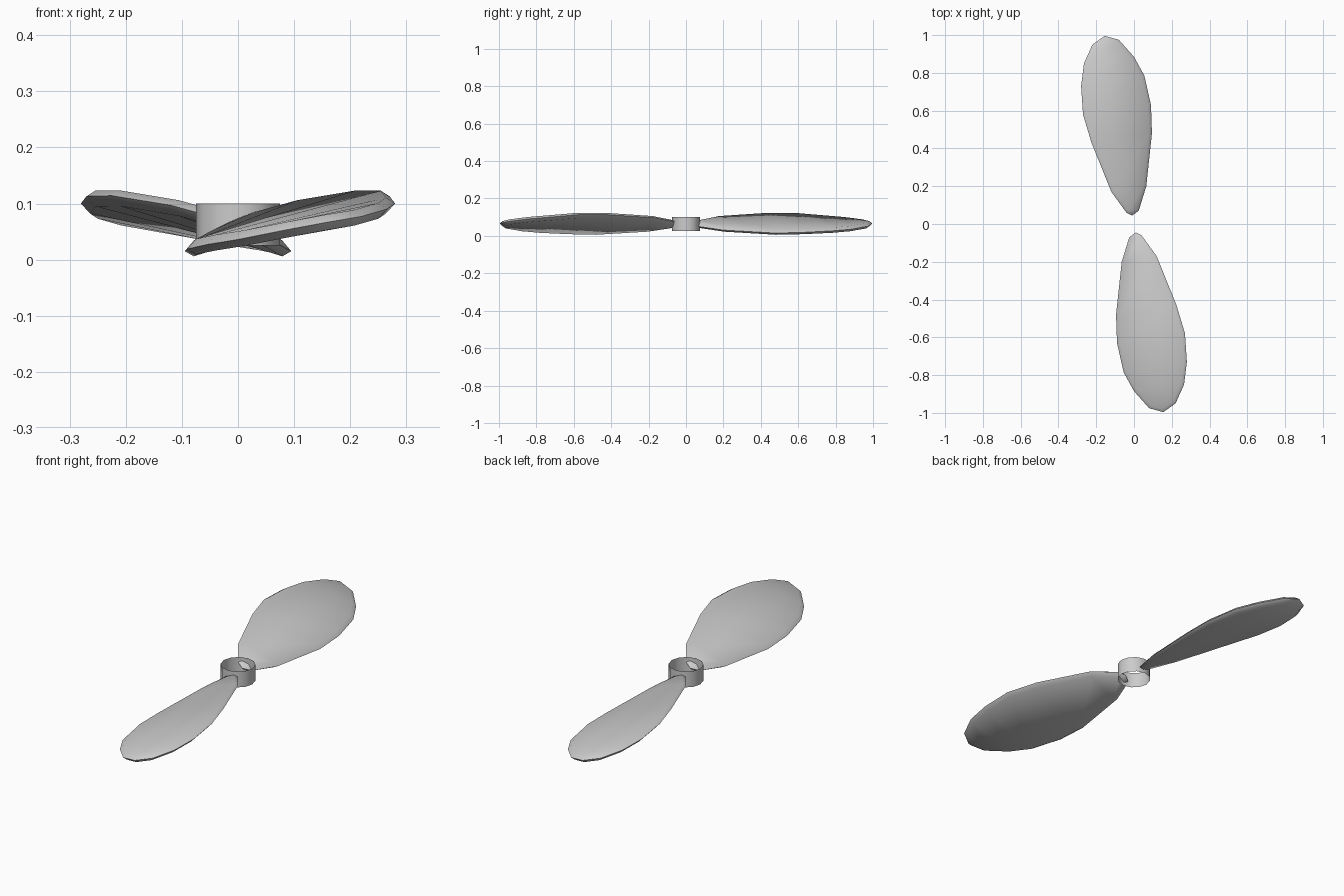
import bpy
import bmesh
import math
from mathutils import Vector

cube = bpy.data.objects.get("Cube")
if cube:
    bpy.data.objects.remove(cube, do_unlink=True)

grey = bpy.data.materials.new("plain grey")
grey.use_nodes = True
colour = (0.6, 0.6, 0.6, 1)
grey.diffuse_color = colour
grey.node_tree.nodes["Principled BSDF"].inputs["Base Color"].default_value = colour


def finish(bm, name, angle):
    """Turn a bmesh into a named, smoothly shaded object."""
    mesh = bpy.data.meshes.new(name)
    bm.to_mesh(mesh)
    bm.free()
    mesh.materials.append(grey)
    obj = bpy.data.objects.new(name, mesh)
    bpy.context.collection.objects.link(obj)
    bpy.ops.object.select_all(action="DESELECT")
    obj.select_set(True)
    bpy.context.view_layer.objects.active = obj
    bpy.ops.object.shade_smooth_by_angle(angle=math.radians(angle))
    return obj


# Hub: a thin open ring
bm = bmesh.new()
bmesh.ops.create_cone(bm, segments=12, cap_ends=False, radius1=0.075,
                      radius2=0.075, depth=0.075)
bmesh.ops.translate(bm, verts=bm.verts, vec=(0, 0, 0.0625))
finish(bm, "hub", 40)

# Blade rim, from the root along the raised edge to the tip and back
RIM = [Vector(p) for p in (
    (0.01, -0.045, 0.062), (0.04, -0.06, 0.075), (0.12, -0.17, 0.097),
    (0.225, -0.43, 0.114), (0.27, -0.58, 0.113), (0.28, -0.73, 0.1),
    (0.265, -0.85, 0.09), (0.22, -0.95, 0.077), (0.155, -0.996, 0.066),
    (0.08, -0.975, 0.052), (0, -0.885, 0.036), (-0.055, -0.785, 0.027),
    (-0.09, -0.63, 0.019), (-0.095, -0.48, 0.015), (-0.065, -0.2, 0.031),
    (-0.025, -0.07, 0.05))]
COUNT = len(RIM)
INSET, HALF = 0.016, 0.014


def inset_point(i):
    """Move a rim point inward, following the slope of the blade."""
    tangent = RIM[(i + 1) % COUNT] - RIM[i - 1]
    inward = Vector((tangent.y, -tangent.x, 0)).normalized()
    across = RIM[i] - RIM[-i % COUNT]
    slope = across.z / across.x if abs(across.x) > 0.01 else 0.2
    inward.z = inward.x * slope
    return RIM[i] + inward * INSET


def make_blade(name, turn):
    bm = bmesh.new()
    inner = [inset_point(i) for i in range(COUNT)]
    lift = Vector((0, 0, HALF))
    loops = [[bm.verts.new(p) for p in ring] for ring in (
        [p + lift for p in inner], RIM, [p - lift for p in inner])]
    # Rounded edge
    for upper, lower in zip(loops, loops[1:]):
        for i in range(COUNT):
            j = (i + 1) % COUNT
            bm.faces.new((upper[i], upper[j], lower[j], lower[i]))
    # Broad twisted faces, spanning from edge to edge
    for ring in (loops[0], loops[2]):
        for i in range(COUNT // 2):
            corners = (ring[i], ring[i + 1], ring[-i - 1], ring[-i % COUNT])
            bm.faces.new(list(dict.fromkeys(corners)))
    bmesh.ops.recalc_face_normals(bm, faces=bm.faces)
    obj = finish(bm, name, 60)
    obj.rotation_euler.z = turn


make_blade("front_blade", 0)
make_blade("back_blade", math.pi)
